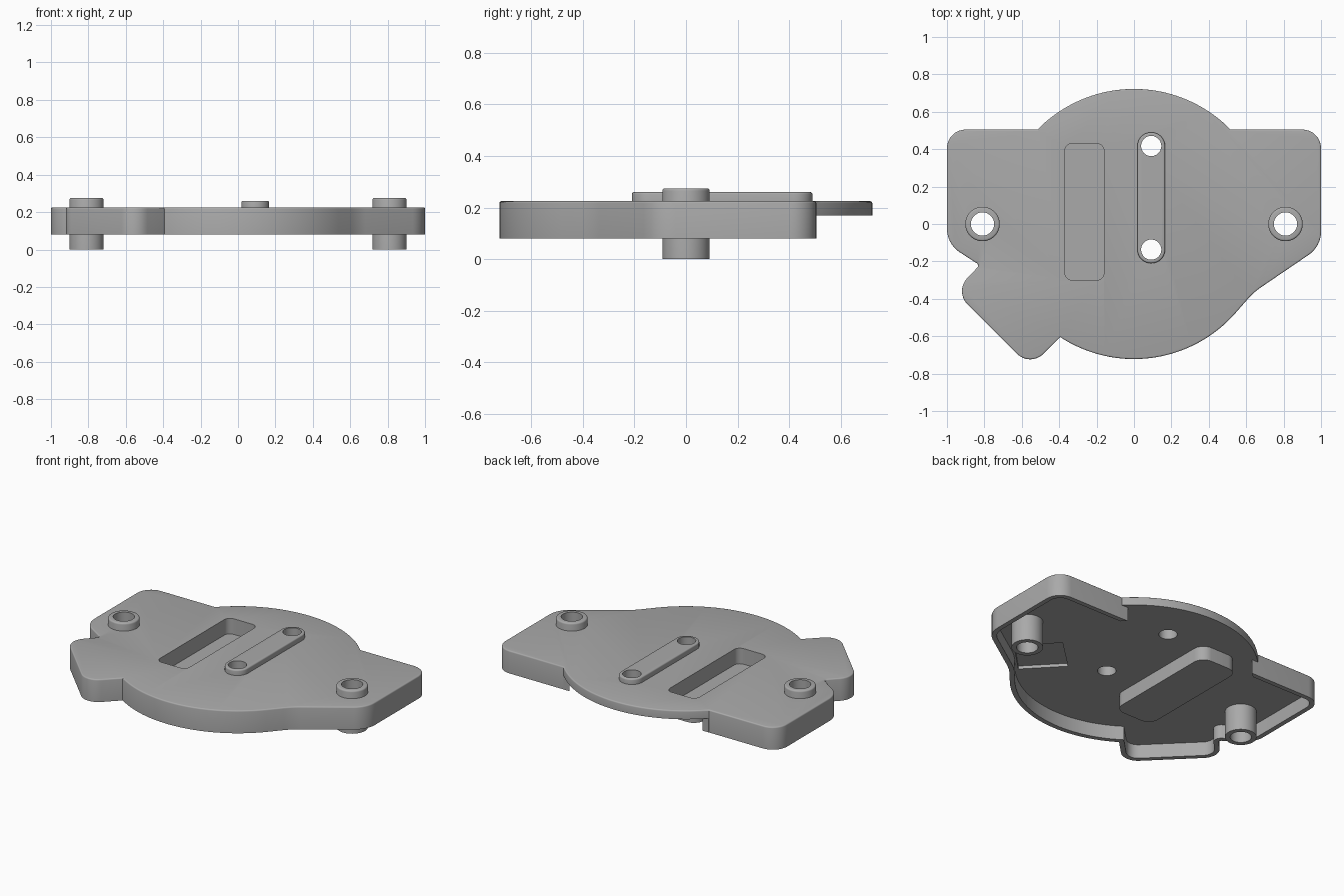
import bpy, bmesh
from math import pi, sin, cos, tan, radians
from mathutils import Vector

if "Cube" in bpy.data.objects:
    bpy.data.objects.remove(bpy.data.objects["Cube"])

grey = bpy.data.materials.new("mid_grey")
grey.use_nodes = True
colour = (0.4, 0.4, 0.4, 1)
grey.diffuse_color = colour
grey.node_tree.nodes["Principled BSDF"].inputs["Base Color"].default_value = colour


def arc(cx, cy, r, start, end, steps):
    angles = [radians(start + (end - start) * i / steps) for i in range(steps + 1)]
    return [(cx + r * cos(a), cy + r * sin(a), 0) for a in angles]


def circle(cx, cy, r):
    return fillet(arc(cx, cy, r, 0, 360, 48)[:-1])


def rect(x0, x1, y0, y1, r):
    return fillet([(x0, y0, r), (x1, y0, r), (x1, y1, r), (x0, y1, r)])


def fillet(corners, steps=8):
    """Round each (x, y, radius) corner of a loop."""
    out = []
    for i, (x, y, r) in enumerate(corners):
        p = Vector((x, y))
        if r == 0:
            out.append(p)
            continue
        a = (Vector(corners[i - 1][:2]) - p).normalized()
        b = (Vector(corners[(i + 1) % len(corners)][:2]) - p).normalized()
        half = a.angle(b) / 2
        start, end = p + a * (r / tan(half)), p + b * (r / tan(half))
        centre = p + (a + b).normalized() * (r / sin(half))
        u, v = start - centre, end - centre
        sweep = u.angle(v)
        for k in range(steps + 1):
            t = k / steps
            out.append(centre + (u * sin((1 - t) * sweep) + v * sin(t * sweep)) / sin(sweep))
    return out


def inset(loop, d):
    """Move an anticlockwise loop inwards by d."""
    out = []
    for i, p in enumerate(loop):
        e = (p - loop[i - 1]).normalized()
        f = (loop[(i + 1) % len(loop)] - p).normalized()
        n, m = Vector((-e.y, e.x)), Vector((-f.y, f.x))
        out.append(p + (n + m) * (d / (1 + n.dot(m))))
    return out


def prism(name, loop, z0, z1, soft=0):
    """Extrude a loop, with a rounded top edge if soft is set."""
    levels = [(loop, z0), (loop, z1 - soft)]
    for k in range(1, 4):
        if soft:
            a = k * pi / 6
            levels.append((inset(loop, soft * (1 - cos(a))), z1 - soft + soft * sin(a)))
    bm = bmesh.new()
    rings = [[bm.verts.new((p.x, p.y, z)) for p in pts] for pts, z in levels]
    bm.faces.new(rings[0][::-1])
    bm.faces.new(rings[-1])
    count = len(loop)
    for low, high in zip(rings, rings[1:]):
        for i in range(count):
            j = (i + 1) % count
            bm.faces.new((low[i], low[j], high[j], high[i]))
    mesh = bpy.data.meshes.new(name)
    bm.to_mesh(mesh)
    bm.free()
    mesh.materials.append(grey)
    obj = bpy.data.objects.new(name, mesh)
    bpy.context.collection.objects.link(obj)
    return obj


def cut(obj, loop, z0, z1):
    cutter = prism("cutter", loop, z0, z1)
    mod = obj.modifiers.new("cut", 'BOOLEAN')
    mod.operation, mod.solver, mod.object = 'DIFFERENCE', 'EXACT', cutter
    bpy.context.view_layer.update()
    deps = bpy.context.evaluated_depsgraph_get()
    mesh = bpy.data.meshes.new_from_object(obj.evaluated_get(deps))
    obj.modifiers.clear()
    obj.data = mesh
    bpy.data.objects.remove(cutter)


def finish(obj):
    bpy.ops.object.select_all(action='DESELECT')
    obj.select_set(True)
    bpy.context.view_layer.objects.active = obj
    bpy.ops.object.shade_smooth_by_angle(angle=radians(32))


RIM, UNDER, TOP = 0.08, 0.17, 0.225

# Outline: disc with two side tabs and an angled lug
outline = fillet(
    arc(0, 0, 0.722, 44.4, 135.6, 40)
    + [(-1, 0.505, 0.1), (-1, -0.107, 0.15), (-0.825, -0.22, 0.015),
       (-0.96, -0.36, 0.1), (-0.555, -0.765, 0.1)]
    + arc(0, 0, 0.722, -123.1, -42, 36)
    + [(0.64, -0.365, 0.4), (1, -0.12, 0.15), (1, 0.505, 0.1)])

# Hollow plate with a skirt that is open along the back arc
plate = prism("plate", outline, RIM, TOP, 0.008)
cut(plate, inset(outline, 0.03), 0, UNDER)
cut(plate, rect(-0.9, 0.9, 0.506, 0.9, 0), 0, UNDER)

# Shallow diagonal recess under the plate
cut(plate, [Vector(p) for p in ((0.3, -0.24), (0.5, -0.45), (0.69, -0.26), (0.5, -0.05))],
    0.1, UNDER + 0.02)

# Sunken tray
cut(plate, rect(-0.37, -0.16, -0.3, 0.43, 0.04), 0, 1)
tray = prism("tray", rect(-0.4, -0.13, -0.33, 0.46, 0.07), RIM, UNDER + 0.002)
cut(tray, rect(-0.37, -0.16, -0.3, 0.43, 0.04), RIM + 0.045, 1)

# Raised slot bar with a hole at each end
bar = prism("slot_bar", rect(0.018, 0.166, -0.21, 0.49, 0.073), TOP - 0.005, 0.26, 0.008)
for y in (-0.137, 0.417):
    for part in (plate, bar):
        cut(part, circle(0.092, y, 0.054), 0, 1)

# Tubular bosses through the side tabs
bosses = []
for side, x in (("left", 0.81), ("right", -0.81)):
    cut(plate, circle(x, 0, 0.075), 0, 1)
    boss = prism(side + "_boss", circle(x, 0, 0.092), 0, 0.275, 0.01)
    cut(boss, circle(x, 0, 0.062), -1, 1)
    bosses.append(boss)

for obj in [plate, tray, bar] + bosses:
    finish(obj)
